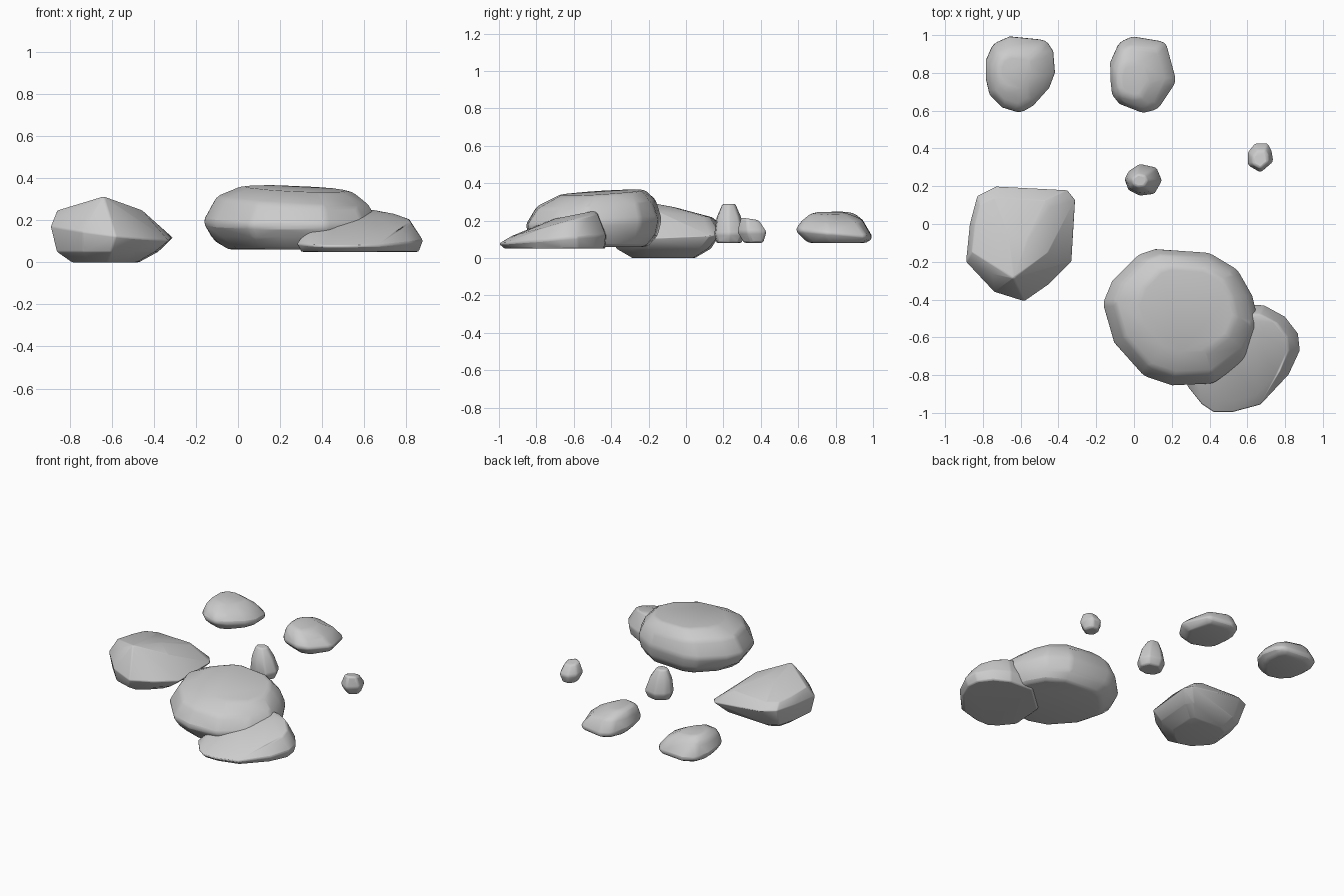
import bpy
import bmesh
import math
from mathutils import Vector

default_cube = bpy.data.objects.get("Cube")
if default_cube:
    bpy.data.objects.remove(default_cube, do_unlink=True)

UNIT = 0.01  # outlines and levels are written in hundredths

# One plain stone colour
stone = bpy.data.materials.new("stone grey")
stone.use_nodes = True
stone_colour = (0.6, 0.6, 0.6, 1)
stone.diffuse_color = stone_colour
stone.node_tree.nodes["Principled BSDF"].inputs["Base Color"].default_value = stone_colour


def ring(outline, middle, z, scale, centre, slope=(0, 0)):
    """Scaled copy of the outline on a tilted plane."""
    points = []
    for x, y in outline:
        dx = (x - middle[0]) * scale
        dy = (y - middle[1]) * scale
        height = z + dx * slope[0] + dy * slope[1]
        points.append(Vector((centre[0] + dx, centre[1] + dy, height)) * UNIT)
    return points


def rock(name, outline, levels, rounding=0.02):
    """Wrap a hull around stacked rings, then soften its edges."""
    xs, ys = zip(*outline)
    middle = ((min(xs) + max(xs)) / 2, (min(ys) + max(ys)) / 2)
    bm = bmesh.new()
    for level in levels:
        for point in ring(outline, middle, *level):
            bm.verts.new(point)
    bmesh.ops.remove_doubles(bm, verts=bm.verts, dist=0.004)
    hull = bmesh.ops.convex_hull(bm, input=bm.verts)
    unused = set(hull["geom_interior"]) | set(hull["geom_unused"])
    loose = [v for v in unused if isinstance(v, bmesh.types.BMVert)]
    bmesh.ops.delete(bm, geom=loose, context="VERTS")
    bmesh.ops.dissolve_limit(bm, angle_limit=math.radians(4),
                             verts=bm.verts, edges=bm.edges)
    bmesh.ops.recalc_face_normals(bm, faces=bm.faces)
    mesh = bpy.data.meshes.new(name)
    bm.to_mesh(mesh)
    bm.free()
    mesh.materials.append(stone)
    obj = bpy.data.objects.new(name, mesh)
    bpy.context.collection.objects.link(obj)

    bevel = obj.modifiers.new("worn edges", "BEVEL")
    bevel.width = rounding
    bevel.segments = 2
    bevel.limit_method = "ANGLE"
    bevel.angle_limit = math.radians(25)

    bpy.ops.object.select_all(action="DESELECT")
    obj.select_set(True)
    bpy.context.view_layer.objects.active = obj
    bpy.ops.object.shade_smooth_by_angle(angle=math.radians(50))
    return obj


# Large boulder
rock("large_boulder",
     [(-17, -42), (-12, -30), (2, -16), (11, -13), (40, -15), (55, -24), (63, -38),
      (67, -55), (60, -72), (42, -85), (20, -86), (5, -81), (-11, -63)],
     [(6, 0.78, (28, -49)),
      (12, 0.93, (26, -49)),
      (19, 1, (25, -49.5), (0, 0.05)),
      (29, 0.87, (26, -48), (-0.05, 0.05)),
      (35, 0.62, (28, -45), (-0.04, 0.06))])

# Flat slab leaning against the boulder
rock("sloping_slab",
     [(28, -86), (36, -96), (42, -100), (52, -100), (67, -96), (82, -80), (88, -67),
      (87, -58), (80, -49), (69, -43), (50, -42), (30, -60)],
     [(5, 0.93, (58, -70)),
      (10, 1, (58, -71), (0, 0.08)),
      (18, 0.8, (58, -70), (0, 0.27)),
      (23, 0.4, (56, -60), (0, 0.2))])

# Peaked rock
rock("peaked_rock",
     [(-89, -20), (-87, 0), (-83, 15), (-73, 20), (-53, 17), (-35, 18), (-31, 13),
      (-33, -20), (-45, -32), (-58, -41), (-74, -36)],
     [(0, 0.55, (-63, -12)),
      (5, 0.83, (-62, -12)),
      (14, 1, (-60, -10.5), (-0.12, 0.05)),
      (24, 0.72, (-65, -8), (0, -0.1)),
      (28, 0.25, (-63, -14), (0, -0.1)),
      (31, 0.03, (-64, -28))])

# Pair of rocks at the back
rock("back_rock_right",
     [(-79, 77), (-77, 68), (-70, 61), (-60, 58), (-53, 62), (-44, 72), (-41, 80),
      (-42, 92), (-46, 98), (-66, 100), (-75, 96), (-79, 87)],
     [(8, 0.75, (-60, 81)),
      (13, 1, (-60, 79), (0, -0.1)),
      (20, 0.78, (-61, 78), (-0.1, 0)),
      (24, 0.45, (-63, 80), (-0.12, 0))])
rock("back_rock_left",
     [(-13, 77), (-12, 68), (-8, 63), (5, 58), (13, 60), (23, 75), (17, 97),
      (-1, 100), (-8, 97), (-13, 86)],
     [(8, 0.75, (5, 81)),
      (13, 1, (5, 79), (0, -0.1)),
      (20, 0.78, (3, 78), (-0.12, 0)),
      (24, 0.45, (0, 76), (-0.12, 0))])

# Small stones
rock("upright_stone",
     [(-5, 24), (-3, 18), (3, 15), (11, 16), (15, 23), (12, 30), (3, 32), (-3, 28)],
     [(8, 0.8, (5, 23)),
      (13, 1, (5, 23.5)),
      (22, 0.78, (4, 23)),
      (29, 0.42, (3, 23))], 0.012)
rock("pebble",
     [(60, 38), (60, 31), (67, 27), (74, 33), (73, 39), (71, 43), (64, 43)],
     [(8, 0.65, (67, 36)),
      (14, 1, (67, 35)),
      (21, 0.6, (67, 34), (0, -0.15))], 0.012)
